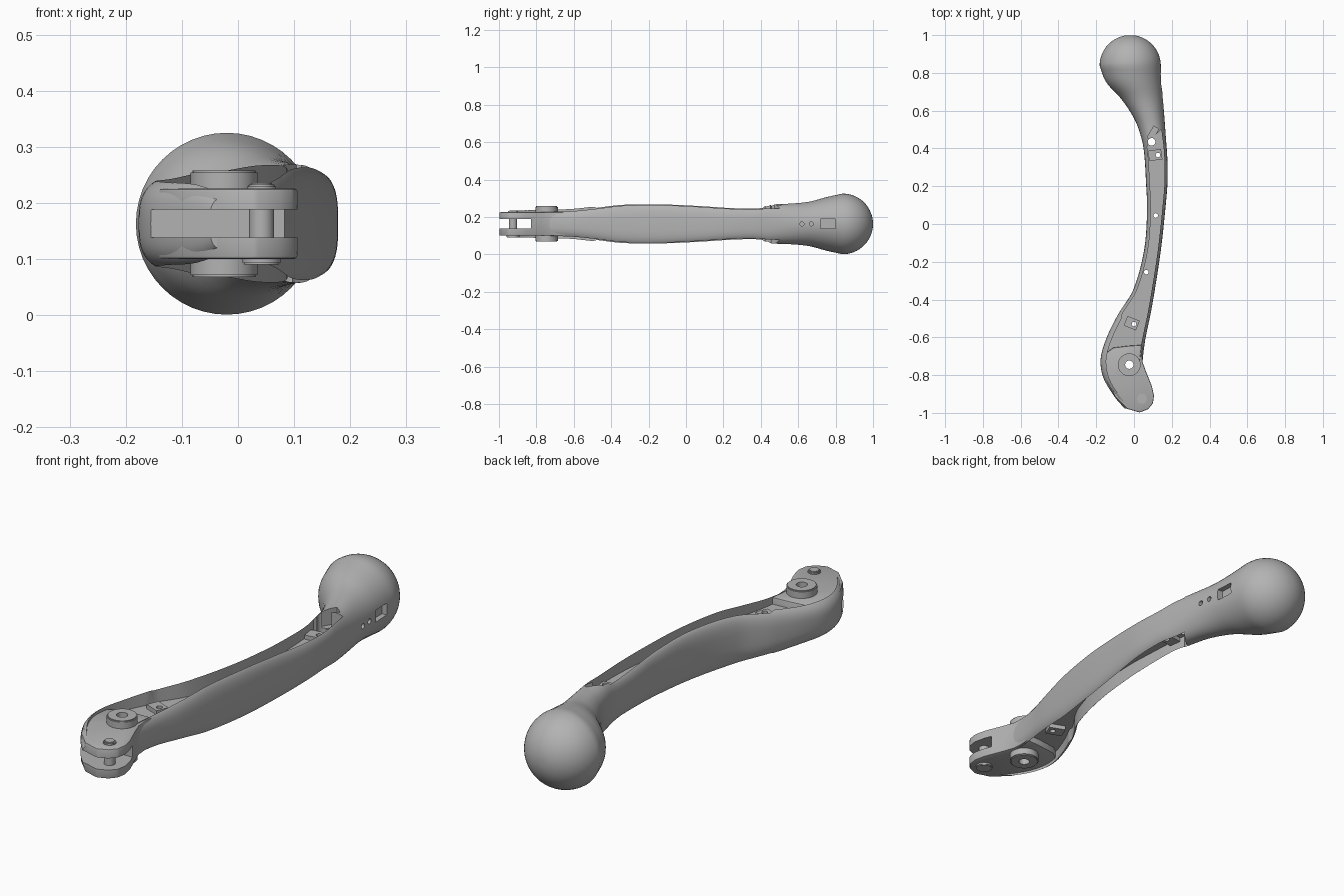
import bpy, bmesh, math
from mathutils import Matrix, Vector

cube = bpy.data.objects.get("Cube")
if cube:
    bpy.data.objects.remove(cube, do_unlink=True)

metal = bpy.data.materials.new("grey_metal")
metal.use_nodes = True
metal.diffuse_color = (0.45, 0.45, 0.45, 1)
metal.node_tree.nodes["Principled BSDF"].inputs["Base Color"].default_value = metal.diffuse_color

MID = 0.163                 # height of the symmetry plane
BALL = Vector((-0.02, 0.838))
RADIUS = 0.162

# Body stations: y, left edge, right edge, half height, squareness
STATIONS = [
    (-0.978, -0.05, 0.0, 0.045, 3), (-0.92, -0.10, 0.02, 0.072, 3),
    (-0.82, -0.16, 0.04, 0.085, 3), (-0.72, -0.177, 0.046, 0.09, 3),
    (-0.61, -0.148, 0.06, 0.093, 3), (-0.48, -0.085, 0.087, 0.105, 3),
    (-0.35, -0.005, 0.11, 0.113, 3), (-0.14, 0.053, 0.142, 0.111, 3),
    (0.07, 0.069, 0.165, 0.103, 3), (0.23, 0.063, 0.178, 0.095, 3),
    (0.36, 0.055, 0.176, 0.092, 3), (0.44, 0.043, 0.17, 0.104, 2.6),
    (0.55, 0.005, 0.162, 0.108, 2.2), (0.66, -0.066, 0.153, 0.119, 2),
    (0.75, -0.147, 0.146, 0.143, 2), (0.838, -0.182, 0.142, 0.162, 2)]


def spline(y):
    """Smoothly interpolated station at y."""
    n = len(STATIONS)
    i = max([k for k in range(n - 1) if STATIONS[k][0] <= y], default=0)
    a, b = STATIONS[i], STATIONS[i + 1]
    p, q = STATIONS[max(i - 1, 0)], STATIONS[min(i + 2, n - 1)]
    h = b[0] - a[0]
    t = min(max((y - a[0]) / h, 0), 1)
    out = []
    for k in range(1, 5):
        ma = (b[k] - p[k]) / (b[0] - p[0]) * h
        mb = (q[k] - a[k]) / (q[0] - a[0]) * h
        out.append((2*t**3 - 3*t*t + 1) * a[k] + (t**3 - 2*t*t + t) * ma
                   + (3*t*t - 2*t**3) * b[k] + (t**3 - t*t) * mb)
    return out


def make(name, bm):
    bmesh.ops.recalc_face_normals(bm, faces=bm.faces)
    mesh = bpy.data.meshes.new(name)
    bm.to_mesh(mesh)
    bm.free()
    mesh.materials.append(metal)
    ob = bpy.data.objects.new(name, mesh)
    bpy.context.collection.objects.link(ob)
    return ob


def prism(name, outline, z0, z1):
    bm = bmesh.new()
    face = bm.faces.new([bm.verts.new((x, y, z0)) for x, y in outline])
    top = bmesh.ops.extrude_face_region(bm, geom=[face])["geom"]
    bmesh.ops.translate(bm, vec=(0, 0, z1 - z0),
                        verts=[v for v in top if isinstance(v, bmesh.types.BMVert)])
    return make(name, bm)


def cylinder(name, x, y, r, z0, z1, bevel=0):
    bm = bmesh.new()
    bmesh.ops.create_cone(bm, cap_ends=True, segments=40, radius1=r, radius2=r, depth=z1 - z0,
                          matrix=Matrix.Translation((x, y, (z0 + z1) / 2)))
    if bevel:
        rims = [e for e in bm.edges if abs(e.verts[0].co.z - e.verts[1].co.z) < 1e-5]
        bmesh.ops.bevel(bm, geom=rims, offset=bevel, segments=2, affect='EDGES')
    return make(name, bm)


def box(name, centre, size, turn=0):
    bm = bmesh.new()
    bmesh.ops.create_cube(bm, size=1, matrix=Matrix.Translation(centre)
                          @ Matrix.Rotation(math.radians(turn), 4, 'Z')
                          @ Matrix.Diagonal((*size, 1)))
    return make(name, bm)


def activate(ob):
    bpy.ops.object.select_all(action='DESELECT')
    ob.select_set(True)
    bpy.context.view_layer.objects.active = ob


def cut(ob, cutters):
    activate(ob)
    for c in cutters:
        mod = ob.modifiers.new("cut", 'BOOLEAN')
        mod.operation, mod.solver, mod.object = 'DIFFERENCE', 'EXACT', c
        bpy.ops.object.modifier_apply(modifier=mod.name)


# Lofted lever body ending in a ball
sections = []
steps = 90
for i in range(steps):
    y = STATIONS[0][0] + (BALL.y - STATIONS[0][0]) * i / steps
    sections.append((y, *spline(y)))
for i in range(16):
    a = math.pi / 2 * i / 16
    r = RADIUS * math.cos(a)
    sections.append((BALL.y + RADIUS * math.sin(a), BALL.x - r, BALL.x + r, r, 2))
bm = bmesh.new()
rings = []
for y, xl, xr, hz, n in sections:
    ring = []
    for k in range(48):
        a = 2 * math.pi * k / 48
        c, s = math.cos(a), math.sin(a)
        ux = math.copysign(abs(c) ** (2 / n), c)
        uz = math.copysign(abs(s) ** (2 / n), s)
        ring.append(bm.verts.new(((xl + xr) / 2 + ux * (xr - xl) / 2, y, MID + uz * hz)))
    rings.append(ring)
for a, b in zip(rings, rings[1:]):
    for k in range(48):
        bm.faces.new((a[k], a[k - 1], b[k - 1], b[k]))
bm.faces.new(rings[0])
bm.faces.new(rings[-1])
body = make("lever_body", bm)

# Channel outline, inset from the body edges and open beside the pivot
left, right = [], []
for i in range(57):
    y = -0.97 + 1.38 * i / 56
    xl, xr = spline(y)[:2]
    left.append((xl + (0.03 if y < -0.5 else 0.02), y))
    if y > -0.77:
        right.append((xr - 0.016, y))
channel = ([(0.25, -1.1), (-0.02, -1.1)] + left + [(0.1, 0.46), (0.145, 0.5)]
           + right[::-1] + [(0.25, -0.79)])
cutters = [prism("channel_cutter", channel, 0.197, 0.5),
           prism("channel_cutter", channel, -0.2, 2 * MID - 0.197)]

# Fork slot and pivot bore
slot = box("slot_cutter", (0, -1.03, MID), (0.8, 0.4, 0.05))
PIVOT, PIN = (-0.025, -0.745), (0.042, -0.925)
bore = cylinder("bore_cutter", *PIVOT, 0.022, -0.1, 0.5)

# Web holes, neck notch and outer face details
holes = [cylinder("hole_cutter", x, y, r, -0.1, 0.5) for x, y, r in
         [(0.115, 0.045, 0.012), (0.065, -0.255, 0.012), (0.0, -0.53, 0.012),
          (0.127, 0.365, 0.012), (0.093, 0.435, 0.02)]]
notch = box("notch_cutter", (0.1, 0.48, 0.28), (0.03, 0.07, 0.16), -30)
side_slot = box("side_slot_cutter", (0.16, 0.76, MID), (0.08, 0.08, 0.05))
side_holes = []
for y in (0.62, 0.67):
    c = cylinder("side_hole_cutter", 0, 0, 0.011, -0.04, 0.04)
    c.data.transform(Matrix.Translation((0.16, y, MID)) @ Matrix.Rotation(math.pi / 2, 4, 'Y'))
    side_holes.append(c)
cut(body, cutters + [slot, bore, notch, side_slot] + holes + side_holes)

# Fork ears around the pivot
ear_outline = [(-0.145, -0.68), (-0.11, -0.655), (-0.03, -0.645), (0.045, -0.64),
               (0.042, -0.69), (0.045, -0.73), (0.063, -0.78), (0.095, -0.86),
               (0.106, -0.91), (0.1, -0.95), (0.075, -0.98), (0.03, -0.998),
               (-0.037, -0.978), (-0.1, -0.915), (-0.14, -0.84), (-0.155, -0.75)]
ears = prism("fork_ears", ear_outline, MID - 0.063, MID + 0.063)
activate(ears)
bev = ears.modifiers.new("soft_rim", 'BEVEL')
bev.width, bev.segments = 0.006, 2
bpy.ops.object.modifier_apply(modifier=bev.name)
cut(ears, [slot, bore])

# Pivot boss and cable pin
boss = cylinder("pivot_boss", *PIVOT, 0.06, 0.068, 0.258, 0.004)
cut(boss, [bore])
parts = [body, ears, boss,
         cylinder("pin_shaft", *PIN, 0.022, 0.092, 0.236, 0.003),
         cylinder("pin_top_head", *PIN, 0.026, 0.222, 0.232, 0.003),
         cylinder("pin_lower_head", *PIN, 0.034, 0.09, 0.104, 0.003)]

# Raised pads on both faces of the web
for name, x, y, turn in (("lower_pad", -0.012, -0.525, -22), ("upper_pad", 0.112, 0.365, 8)):
    for side in (-1, 1):
        pad = box(name, (x, y, MID + side * 0.04), (0.07, 0.055, 0.024), turn)
        cut(pad, holes[2:4])
        parts.append(pad)

# Remove cutters and finish shading
for c in cutters + holes + side_holes + [slot, bore, notch, side_slot]:
    bpy.data.objects.remove(c, do_unlink=True)
for ob in parts:
    activate(ob)
    bpy.ops.object.shade_smooth_by_angle(angle=math.radians(32))
